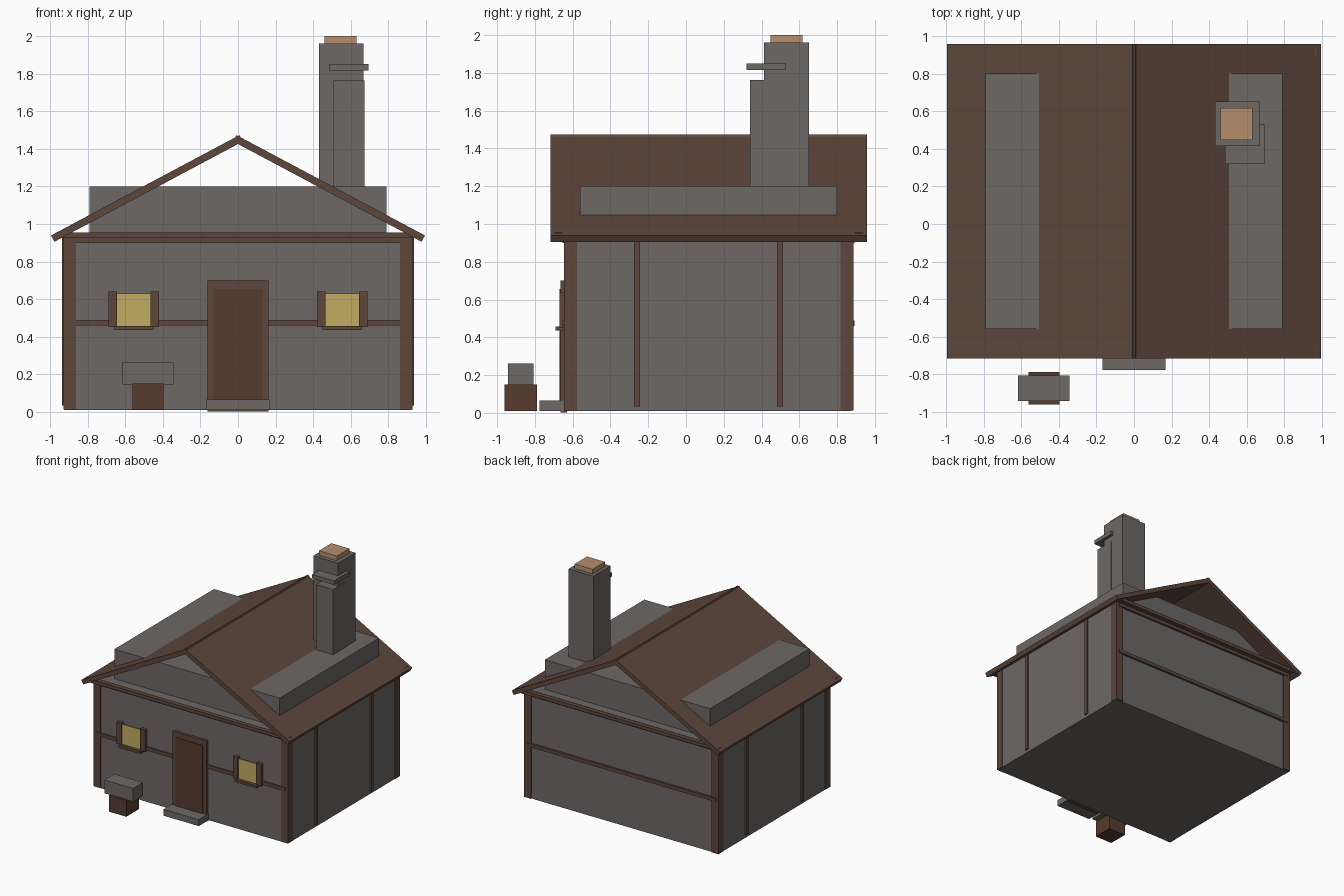
import bpy, math
from mathutils import Matrix, Vector

if "Cube" in bpy.data.objects:
    bpy.data.objects.remove(bpy.data.objects["Cube"])


def mat(name, rgb):
    m = bpy.data.materials.new(name)
    m.diffuse_color = (*rgb, 1)
    m.use_nodes = True
    m.node_tree.nodes["Principled BSDF"].inputs["Base Color"].default_value = m.diffuse_color
    return m


STONE = mat("grey stone", (0.150, 0.140, 0.132))
TIMBER = mat("brown timber", (0.110, 0.063, 0.044))
DOOR = mat("dark door wood", (0.095, 0.045, 0.028))
GLASS = mat("lit yellow glass", (0.540, 0.410, 0.120))
CLAY = mat("tan clay", (0.470, 0.275, 0.155))


def box(name, x, y, z, m, rot=None):
    """Box spanning the given (min, max) ranges."""
    bpy.ops.mesh.primitive_cube_add(size=1)
    o = bpy.context.object
    o.name = o.data.name = name
    size = [r[1] - r[0] for r in (x, y, z)]
    mid = Vector([(r[0] + r[1]) / 2 for r in (x, y, z)])
    o.data.transform(Matrix.Diagonal((*size, 1)))
    o.location = mid
    if rot is not None:
        o.rotation_euler = (0, rot, 0)
    o.data.materials.append(m)
    return o


def mir(s, a, b):
    """Range a..b on side s of x = 0."""
    return (a, b) if s > 0 else (-b, -a)


MID = 0.12                      # centre of the house in y


def flip(e, a, b):
    """Range a..b at the front (e < 0) or mirrored to the back."""
    return (a, b) if e < 0 else (2 * MID - b, 2 * MID - a)


# Walls and the attic block that pokes through the roof
box("walls", (-0.925, 0.925), (-0.641, 0.875), (0.01, 0.945), STONE)
box("attic_block", (-0.79, 0.79), (-0.56, 0.80), (0.94, 1.2), STONE)

# Roof slabs, crossing at the ridge with square-cut ends
top, eave, thick = Vector((-0.008, 1.473)), Vector((0.995, 0.939)), 0.038
d = eave - top
pitch = math.atan2(-d.y, d.x)
c = (top + eave) / 2 - Vector((math.sin(pitch), math.cos(pitch))) * thick / 2
for s, side in ((1, "right"), (-1, "left")):
    h = d.length / 2
    box("roof_" + side, (s * c.x - h, s * c.x + h), (-0.717, 0.957),
        (c.y - thick / 2, c.y + thick / 2), TIMBER, s * pitch)

# Timber frame: tie beams, wall plates and mid rails on front and back
for e, end in ((-1, "front"), (1, "back")):
    box(end + "_tie_beam", (-0.97, 0.97), flip(e, -0.696, -0.656), (0.927, 0.956), TIMBER)
    box(end + "_wall_plate", (-0.905, 0.905), flip(e, -0.653, -0.63), (0.9, 0.93), TIMBER)
    box(end + "_mid_rail", (-0.905, 0.905), flip(e, -0.653, -0.63), (0.46, 0.49), TIMBER)
    for s, side in ((1, "right"), (-1, "left")):
        box(f"{end}_{side}_corner_post", mir(s, 0.862, 0.93),
            flip(e, -0.646, -0.577), (0.012, 0.94), TIMBER)

# Side studs
for s, side in ((1, "right"), (-1, "left")):
    for y, end in ((-0.26, "front"), (0.497, "back")):
        box(f"{side}_{end}_stud", mir(s, 0.91, 0.937), (y - 0.016, y + 0.016),
            (0.035, 0.93), TIMBER)

# Door with frame and step
box("door_frame", (-0.163, 0.163), (-0.664, -0.63), (0.003, 0.70), TIMBER)
box("door", (-0.13, 0.13), (-0.669, -0.64), (0.01, 0.655), DOOR)
box("door_step", (-0.168, 0.168), (-0.776, -0.64), (0.01, 0.065), STONE)

# Windows with shutters and sills
for s, side in ((1, "right"), (-1, "left")):
    box(side + "_window_glass", mir(s, 0.464, 0.645), (-0.662, -0.654), (0.455, 0.63), GLASS)
    for a, b, which in ((0.42, 0.466, "inner"), (0.643, 0.69, "outer")):
        box(f"{side}_window_{which}_shutter", mir(s, a, b), (-0.671, -0.635),
            (0.453, 0.641), TIMBER)
    box(side + "_window_sill", mir(s, 0.45, 0.66), (-0.692, -0.635), (0.435, 0.457), TIMBER)

# Chimney stack, side flue, ledge and clay pot
box("chimney_stack", (0.43, 0.668), (0.414, 0.651), (1.1, 1.96), STONE)
box("chimney_flue", (0.507, 0.673), (0.338, 0.508), (1.1, 1.763), STONE)
box("chimney_ledge", (0.485, 0.694), (0.319, 0.53), (1.816, 1.851), STONE)
box("chimney_pot", (0.46, 0.632), (0.448, 0.617), (1.955, 2.0), CLAY)

# Stone block on a wooden stand beside the door
box("block_stand", (-0.562, -0.396), (-0.96, -0.788), (0.01, 0.15), DOOR)
box("stone_block", (-0.617, -0.344), (-0.942, -0.807), (0.147, 0.262), STONE)
